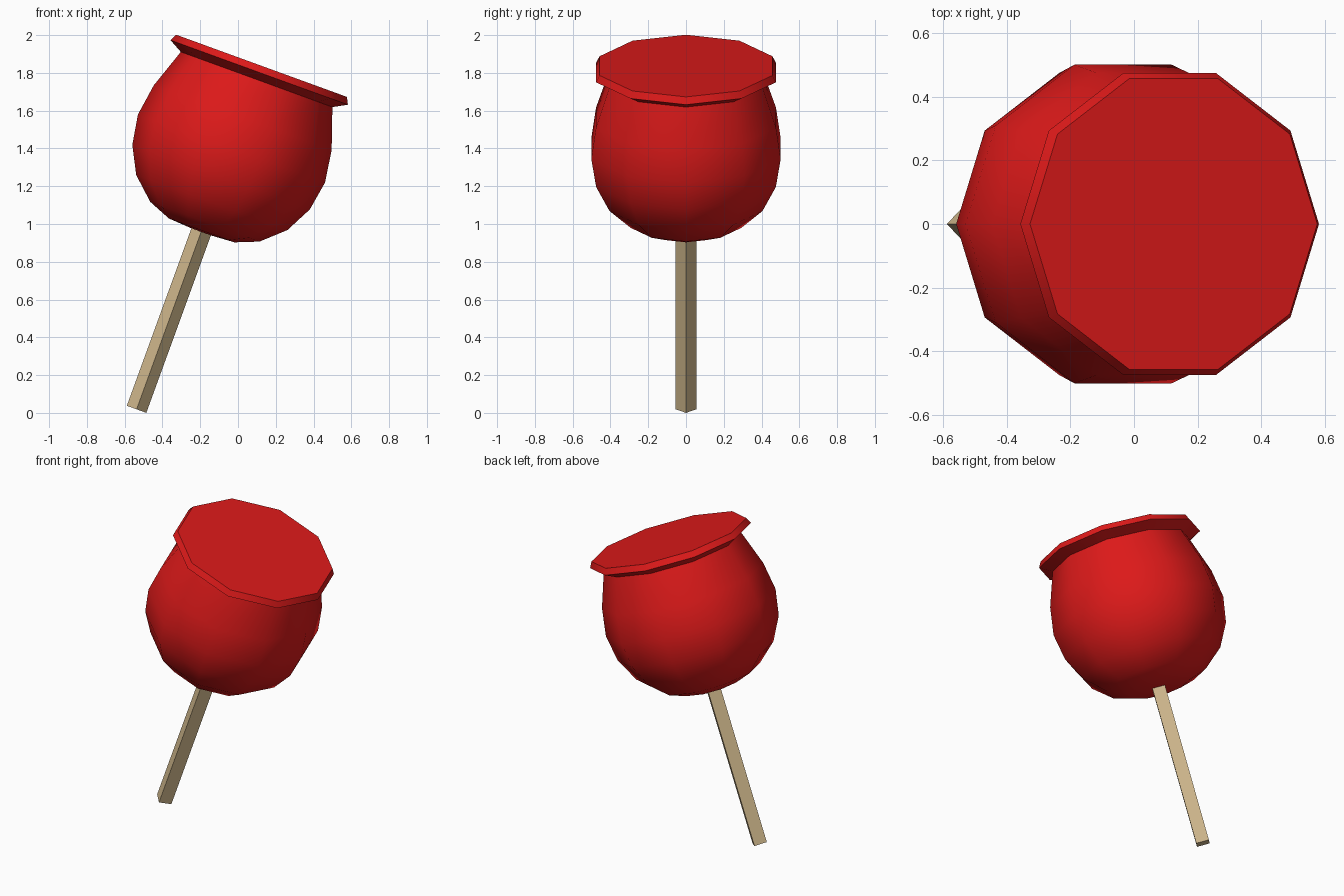
import bpy, bmesh
from math import cos, sin, pi, radians
from mathutils import Matrix

if "Cube" in bpy.data.objects:
    bpy.data.objects.remove(bpy.data.objects["Cube"])

# everything shares one axis leaning 20 degrees towards +x
LEAN = Matrix.Translation((-0.537, 0, 0.019)) @ Matrix.Rotation(radians(20), 4, 'Y')


def material(name, rgb):
    m = bpy.data.materials.new(name)
    m.diffuse_color = (*rgb, 1)
    m.use_nodes = True
    m.node_tree.nodes["Principled BSDF"].inputs["Base Color"].default_value = m.diffuse_color
    return m


def lathe(name, profile, sides, mat, smooth):
    """Closed solid of revolution from (radius, height) pairs, bottom to top."""
    bm = bmesh.new()
    rings = [[bm.verts.new((r * cos(2 * pi * i / sides), r * sin(2 * pi * i / sides), h))
              for i in range(sides)] for r, h in profile]
    for a, b in zip(rings, rings[1:]):
        for i in range(sides):
            j = (i + 1) % sides
            bm.faces.new((a[i], a[j], b[j], b[i]))
    bm.faces.new(rings[0][::-1])
    bm.faces.new(rings[-1])
    bm.transform(LEAN)
    me = bpy.data.meshes.new(name)
    bm.to_mesh(me)
    bm.free()
    ob = bpy.data.objects.new(name, me)
    bpy.context.collection.objects.link(ob)
    me.materials.append(mat)
    if smooth:
        bpy.ops.object.select_all(action='DESELECT')
        ob.select_set(True)
        bpy.context.view_layer.objects.active = ob
        bpy.ops.object.shade_smooth_by_angle(angle=radians(40))
    return ob


red = material("red_glaze", (0.72, 0.01, 0.01))
wood = material("wood", (0.62, 0.47, 0.26))

# glazed apple with the flared flat disc on its top
lathe("candy_apple", [(0.06, 1.0), (0.185, 1.008), (0.308, 1.057), (0.426, 1.165),
                      (0.5, 1.308), (0.527, 1.469), (0.501, 1.643), (0.427, 1.858),
                      (0.5, 1.898), (0.481, 1.935)], 10, red, True)

# square stick
lathe("stick", [(0.055, 0), (0.055, 1.03)], 4, wood, False)
